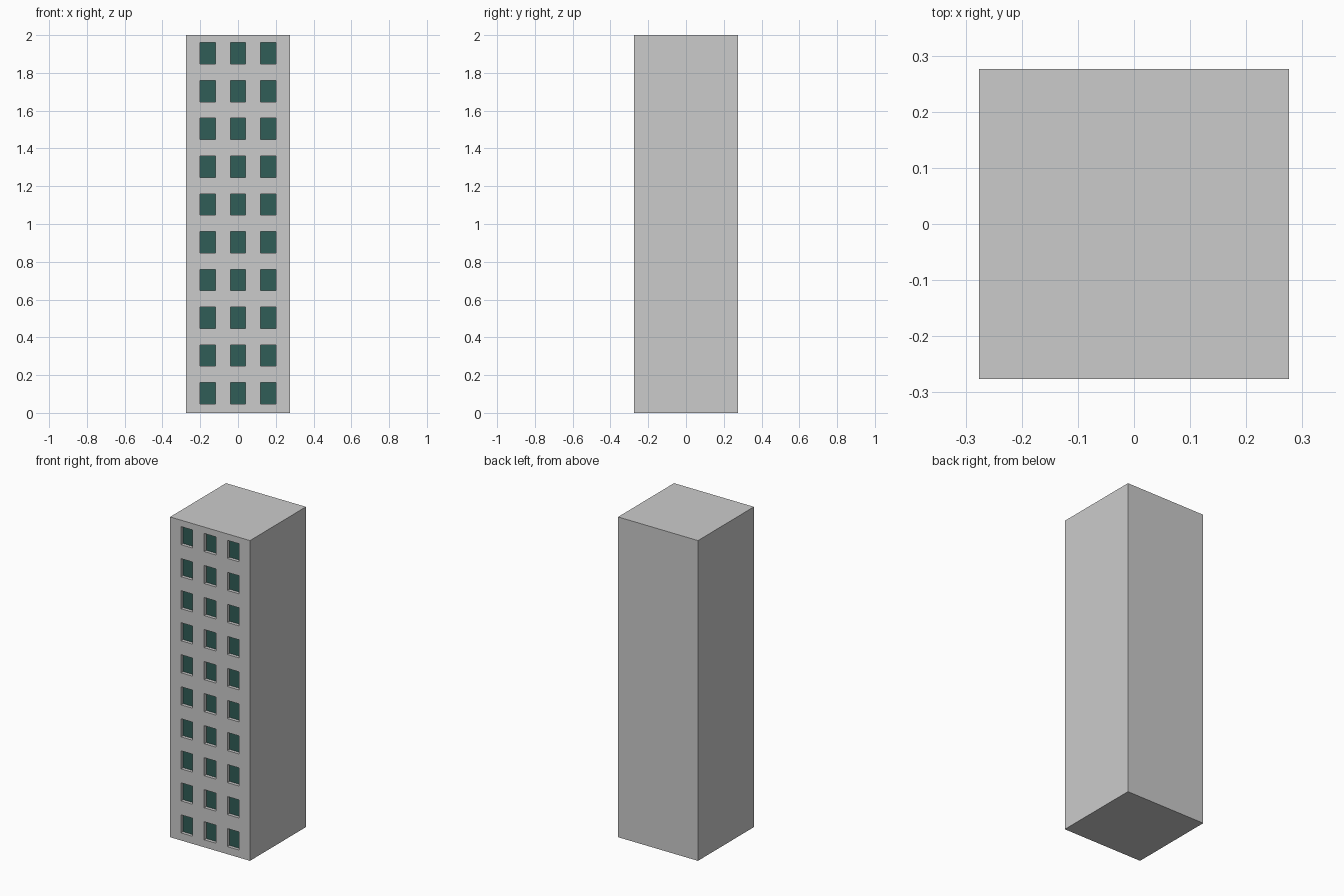
import bpy, bmesh
from mathutils import Matrix, Vector

if "Cube" in bpy.data.objects:
    bpy.data.objects.remove(bpy.data.objects["Cube"])

HALF, HEIGHT, RECESS = 0.276, 2.0, 0.02
WIN_W, SILL, HEAD, STOREYS = 0.08, 0.047, 0.16, 10
COLUMNS = (-0.16, 0.0, 0.16)


def add_object(name, bm):
    mesh = bpy.data.meshes.new(name)
    bm.to_mesh(mesh)
    bm.free()
    obj = bpy.data.objects.new(name, mesh)
    bpy.context.collection.objects.link(obj)
    return obj


def front_faces(bm):
    return [f for f in bm.faces if f.normal.y < -0.9]


def cut_front(bm, co, no):
    faces = front_faces(bm)
    edges = {e for f in faces for e in f.edges}
    verts = {v for f in faces for v in f.verts}
    bmesh.ops.bisect_plane(bm, geom=[*verts, *edges, *faces],
                           plane_co=co, plane_no=no, dist=1e-5)
    bm.normal_update()


# tower block
bm = bmesh.new()
bmesh.ops.create_cube(bm, size=1, matrix=Matrix.Translation((0, 0, HEIGHT / 2))
                      @ Matrix.Diagonal((2 * HALF, 2 * HALF, HEIGHT, 1)))
bm.normal_update()

# window grid scored into the front only
for x in COLUMNS:
    for side in (-1, 1):
        cut_front(bm, (x + side * WIN_W / 2, 0, 0), (1, 0, 0))
for i in range(STOREYS):
    for z in (SILL, HEAD):
        cut_front(bm, (0, 0, i * 0.2 + z), (0, 0, 1))


def is_window(face):
    c = face.calc_center_median()
    return (any(abs(c.x - x) < WIN_W / 2 for x in COLUMNS)
            and SILL < c.z % 0.2 < HEAD)


# window openings pushed back, with their back faces moved to the glass mesh
glass = bmesh.new()
for face in [f for f in front_faces(bm) if is_window(f)]:
    new = bmesh.ops.extrude_face_region(bm, geom=[face])["geom"]
    verts = [v for v in new if isinstance(v, bmesh.types.BMVert)]
    back = next(f for f in new if isinstance(f, bmesh.types.BMFace))
    bmesh.ops.translate(bm, verts=verts, vec=Vector((0, RECESS, 0)))
    glass.faces.new([glass.verts.new(v.co) for v in back.verts])
    if face.is_valid:
        bm.faces.remove(face)
    bm.faces.remove(back)

add_object("building_walls", bm)

# window glass
panes = add_object("window_panes", glass)
mat = bpy.data.materials.new("dark_green_glass")
mat.diffuse_color = (0.03, 0.11, 0.095, 1)
mat.use_nodes = True
mat.node_tree.nodes["Principled BSDF"].inputs["Base Color"].default_value = mat.diffuse_color
panes.data.materials.append(mat)
